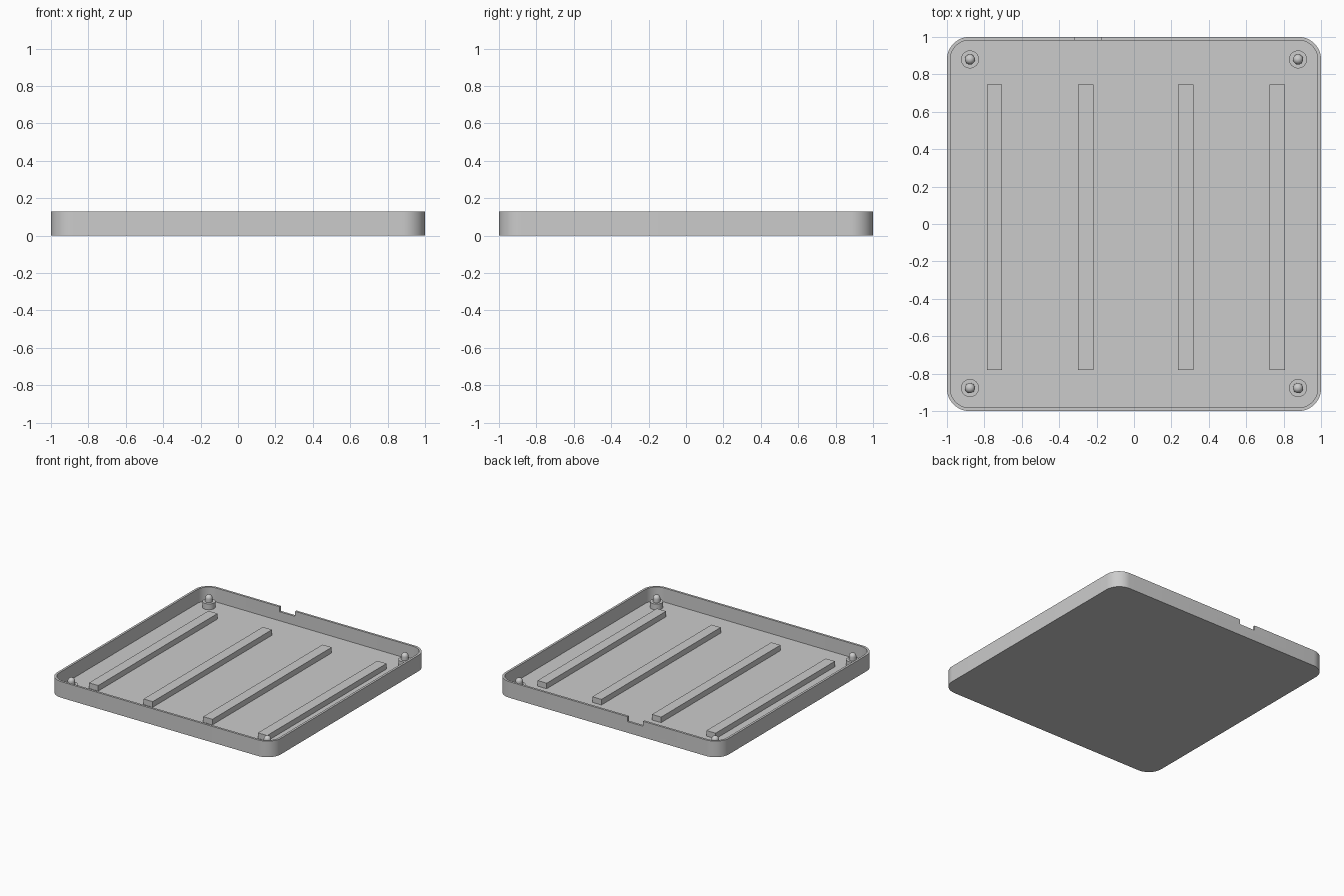
import bpy, bmesh
from math import sin, cos, pi, radians

if "Cube" in bpy.data.objects:
    bpy.data.objects.remove(bpy.data.objects["Cube"])

HEIGHT, WALL, FLOOR, CORNER = 0.13, 0.018, 0.017, 0.12

grey = bpy.data.materials.new("plain grey")
grey.use_nodes = True
grey.diffuse_color = (0.6, 0.6, 0.6, 1)
grey.node_tree.nodes["Principled BSDF"].inputs["Base Color"].default_value = grey.diffuse_color


def make_object(name, bm):
    bmesh.ops.recalc_face_normals(bm, faces=bm.faces)
    mesh = bpy.data.meshes.new(name)
    bm.to_mesh(mesh)
    bm.free()
    mesh.materials.append(grey)
    obj = bpy.data.objects.new(name, mesh)
    bpy.context.collection.objects.link(obj)
    return obj


def select_only(obj):
    bpy.ops.object.select_all(action="DESELECT")
    obj.select_set(True)
    bpy.context.view_layer.objects.active = obj


def smooth(obj):
    select_only(obj)
    bpy.ops.object.shade_smooth_by_angle(angle=radians(35))


def rounded_ring(bm, half, radius, z, steps=12):
    """Loop of vertices around a rounded square."""
    verts = []
    for corner in range(4):
        for i in range(steps + 1):
            a = (corner + i / steps) * pi / 2
            sx = 1 if corner in (0, 3) else -1
            sy = 1 if corner in (0, 1) else -1
            c = half - radius
            verts.append(bm.verts.new((sx * c + radius * cos(a), sy * c + radius * sin(a), z)))
    return verts


def box(name, x0, x1, y0, y1, z0, z1):
    bm = bmesh.new()
    bmesh.ops.create_cube(bm, size=1)
    for v in bm.verts:
        v.co.x = x1 if v.co.x > 0 else x0
        v.co.y = y1 if v.co.y > 0 else y0
        v.co.z = z1 if v.co.z > 0 else z0
    return make_object(name, bm)


def lathe(name, profile, x, y, segments=32):
    """Revolve (radius, z) points about a vertical axis."""
    bm = bmesh.new()
    verts = [bm.verts.new((r, 0, z)) for r, z in profile]
    edges = [bm.edges.new(pair) for pair in zip(verts, verts[1:])]
    bmesh.ops.spin(bm, geom=verts + edges, cent=(0, 0, 0), axis=(0, 0, 1),
                   angle=2 * pi, steps=segments)
    bmesh.ops.remove_doubles(bm, verts=bm.verts, dist=0.0001)
    obj = make_object(name, bm)
    obj.location = (x, y, 0)
    smooth(obj)


# Tray: base, outer wall, rim, inner wall and floor
bm = bmesh.new()
inner_r = CORNER - WALL
rings = [rounded_ring(bm, 1, CORNER, 0),
         rounded_ring(bm, 1, CORNER, HEIGHT),
         rounded_ring(bm, 1 - WALL, inner_r, HEIGHT),
         rounded_ring(bm, 1 - WALL, inner_r, FLOOR)]
for a, b in zip(rings, rings[1:]):
    for i in range(len(a)):
        j = (i + 1) % len(a)
        bm.faces.new((a[i], a[j], b[j], b[i]))
bm.faces.new(rings[0])
bm.faces.new(rings[-1])
tray = make_object("tray", bm)

# Cable notch in the back wall
cutter = box("notch_cutter", -0.316, -0.176, 0.95, 1.05, HEIGHT - 0.04, HEIGHT + 0.1)
cutter.hide_render = True
cut = tray.modifiers.new("notch", "BOOLEAN")
cut.operation = "DIFFERENCE"
cut.solver = "EXACT"
cut.object = cutter
select_only(tray)
bpy.ops.object.modifier_apply(modifier=cut.name)
bpy.data.objects.remove(cutter)
smooth(tray)

# Four long support strips
for n, x in enumerate((-0.746, -0.258, 0.276, 0.766), 1):
    box(f"support_strip_{n}", x - 0.041, x + 0.041, -0.78, 0.745, FLOOR - 0.005, 0.062)

# Corner posts with round-topped pins
PIN, POST, SHELF, TOP = 0.027, 0.048, 0.064, 0.118
dome = [(PIN * cos(i * pi / 16), TOP - PIN + PIN * sin(i * pi / 16)) for i in range(8)]
profile = [(0, FLOOR - 0.005), (POST, FLOOR - 0.005), (POST, SHELF), (PIN, SHELF)] + dome + [(0, TOP)]
for side, x in (("left", 0.877), ("right", -0.877)):
    for end, y in (("front", -0.877), ("back", 0.88)):
        lathe(f"{end}_{side}_post", profile, x, y)
